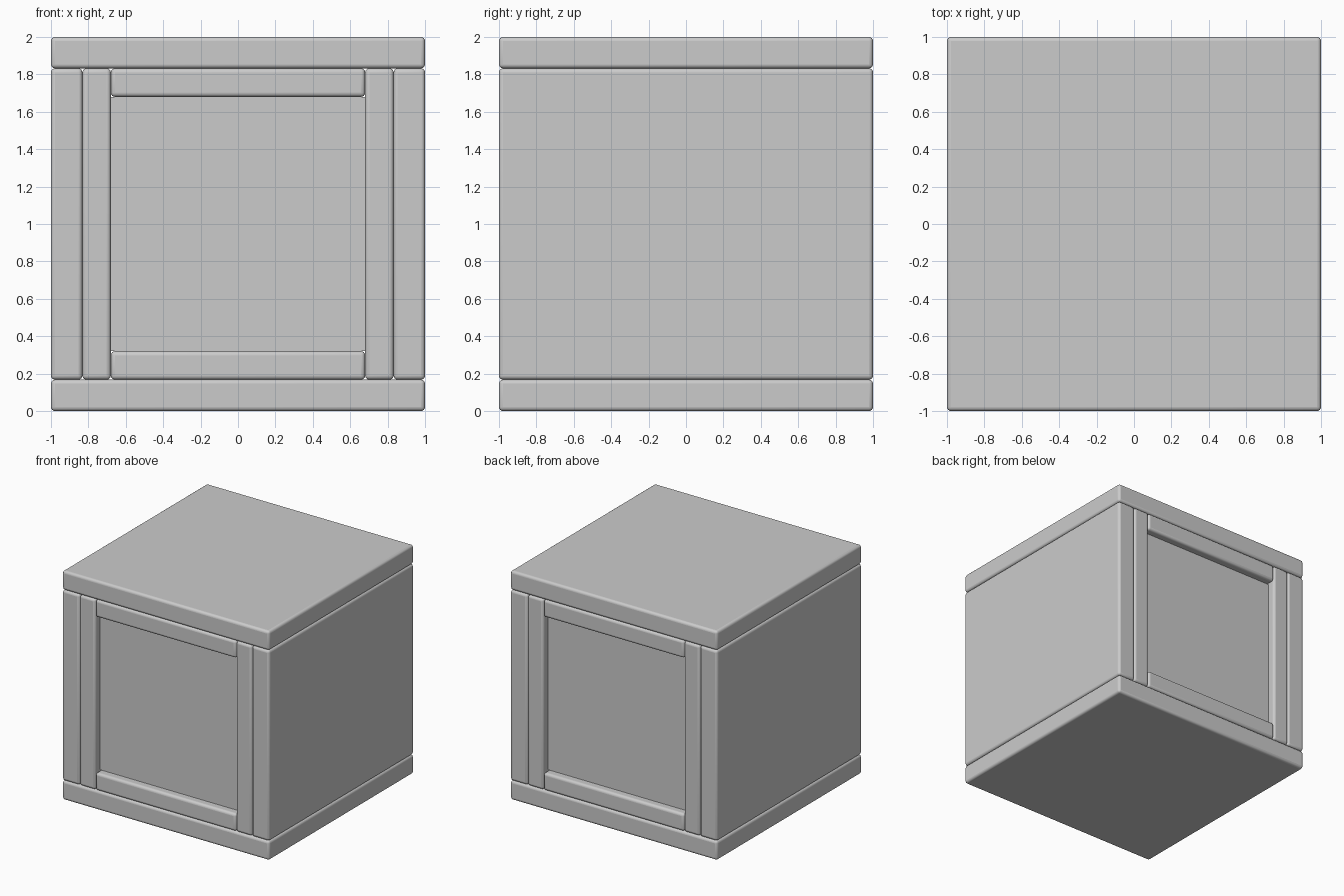
import bpy

if "Cube" in bpy.data.objects:
    bpy.data.objects.remove(bpy.data.objects["Cube"])


def board(name, lo, hi, bevel=0.022):
    """Rounded box between two opposite corners."""
    bpy.ops.mesh.primitive_cube_add(size=1, location=[(a + b) / 2 for a, b in zip(lo, hi)])
    ob = bpy.context.object
    ob.name = name
    ob.scale = [b - a for a, b in zip(lo, hi)]
    bpy.ops.object.transform_apply(location=False, rotation=False, scale=True)
    if bevel:
        mod = ob.modifiers.new("rounded_edges", 'BEVEL')
        mod.width = bevel
        mod.segments = 4
        bpy.ops.object.shade_smooth_by_angle()
    return ob


SLAB, FRAME, RECESS = 0.168, 0.32, 0.07

# Top and bottom slabs
board("bottom_slab", (-1, -1, 0), (1, 1, SLAB))
board("top_slab", (-1, -1, 2 - SLAB), (1, 1, 2))

# Side walls and the inner posts beside them
for side, s in (("left", -1), ("right", 1)):
    for part, a, b in (("wall", 1 - SLAB, 1), ("post", 1 - FRAME, 1 - SLAB)):
        x0, x1 = sorted((s * a, s * b))
        board(f"{side}_{part}", (x0, -1, SLAB), (x1, 1, 2 - SLAB))

# Rails above and below the recessed panels
w = 1 - FRAME
board("lower_rail", (-w, -1, SLAB), (w, 1, FRAME))
board("upper_rail", (-w, -1, 2 - FRAME), (w, 1, 2 - SLAB))

# Recessed core showing as the front and back panels
board("inner_panel", (-w, -1 + RECESS, FRAME), (w, 1 - RECESS, 2 - FRAME), bevel=0)
